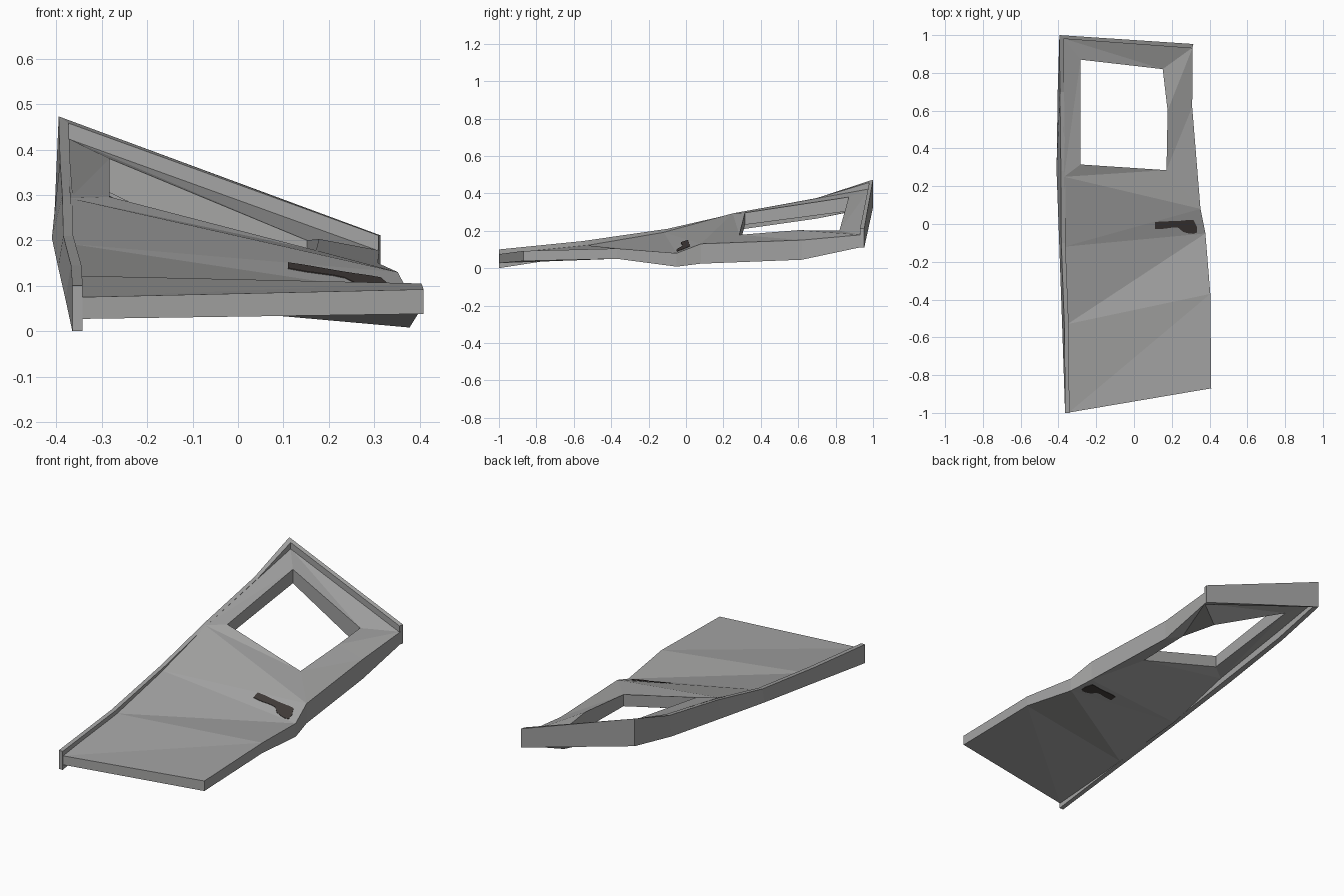
import bpy, bmesh
from mathutils import Vector
from mathutils.bvhtree import BVHTree

if "Cube" in bpy.data.objects:
    bpy.data.objects.remove(bpy.data.objects["Cube"])


def material(name, rgb):
    m = bpy.data.materials.new(name)
    m.diffuse_color = (*rgb, 1)
    m.use_nodes = True
    m.node_tree.nodes["Principled BSDF"].inputs["Base Color"].default_value = m.diffuse_color
    return m


def finish(bm, name, mat):
    bmesh.ops.recalc_face_normals(bm, faces=bm.faces[:])
    me = bpy.data.meshes.new(name)
    bm.to_mesh(me)
    ob = bpy.data.objects.new(name, me)
    bpy.context.collection.objects.link(ob)
    me.materials.append(mat)
    return ob


def slab(points, faces):
    """Solid between top and bottom skins; points are name: (x, y, top, bottom)."""
    bm = bmesh.new()
    top = {k: bm.verts.new((p[0], p[1], p[2])) for k, p in points.items()}
    low = {k: bm.verts.new((p[0], p[1], p[3])) for k, p in points.items()}
    edges = set()
    for f in faces:
        keys = f.split()
        bm.faces.new([top[k] for k in keys])
        bm.faces.new([low[k] for k in reversed(keys)])
        edges.update(zip(keys, keys[1:] + keys[:1]))
    for a, b in edges:
        if (b, a) not in edges:
            bm.faces.new([top[b], top[a], low[a], low[b]])
    return bm


grey = material("panel grey", (0.37, 0.37, 0.368))
dark = material("handle dark brown", (0.052, 0.043, 0.040))

# Bent door panel with a window opening
pts = {
    "L0": (-0.345, -0.998, 0.075, 0.027), "R0": (0.409, -0.870, 0.092, 0.038),
    "L1": (-0.352, -0.53, 0.122, 0.073), "R1": (0.404, -0.37, 0.105, 0.050),
    "L2": (-0.368, -0.12, 0.192, 0.127), "R2": (0.378, -0.05, 0.080, 0.008),
    "L3": (-0.370, 0.25, 0.293, 0.225), "R3": (0.352, 0.08, 0.13, 0.024),
    "RM": (0.308, 0.62, 0.150, 0.045), "RT": (0.311, 0.935, 0.178, 0.112),
    "LT": (-0.376, 0.983, 0.425, 0.35),
    "wA": (-0.283, 0.315, 0.296, 0.232), "wB": (0.172, 0.285, 0.178, 0.115),
    "wM": (0.178, 0.60, 0.203, 0.115), "wC": (0.152, 0.82, 0.20, 0.095),
    "wD": (-0.283, 0.87, 0.38, 0.305),
}
bm = slab(pts, ["L0 R0 R1", "L0 R1 L1", "L1 R1 R2", "L1 R2 L2", "L2 R2 R3 L3",
                "L3 R3 wB wA", "R3 RM wM wB", "RM RT wM", "RT wC wM",
                "RT LT wD wC", "LT L3 wA wD"])
bmesh.ops.triangulate(bm, faces=bm.faces[:])
finish(bm, "door_panel", grey)
tree = BVHTree.FromBMesh(bm)

# Raised lip along the left and rear edges: outer xy, inner xy, top, bottom, bottom bulge
sections = [
    (-0.365, -1.0, -0.342, -1.0, 0.100, 0.000, 0.0),
    (-0.368, -0.55, -0.345, -0.55, 0.145, 0.070, -0.012),
    (-0.385, -0.10, -0.363, -0.10, 0.210, 0.140, -0.011),
    (-0.387, 0.28, -0.364, 0.28, 0.297, 0.205, -0.023),
    (-0.392, 0.70, -0.370, 0.70, 0.375, 0.265, -0.012),
    (-0.395, 1.0, -0.373, 0.980, 0.473, 0.325, 0.0),
    (0.314, 0.953, 0.309, 0.930, 0.211, 0.110, 0.0),
]
lip = bmesh.new()
rings = []
for i, (ox, oy, ix, iy, t, b, d) in enumerate(sections):
    ti = t - 0.015 if i == 5 else t
    rings.append([lip.verts.new(c) for c in
                  ((ox, oy, t), (ix, iy, ti), (ix + d * 0.6, iy, b), (ox + d, oy, b))])
for a, b in zip(rings, rings[1:]):
    for k in range(4):
        n = (k + 1) % 4
        lip.faces.new((a[k], a[n], b[n], b[k]))
lip.faces.new(rings[0])
lip.faces.new(rings[-1][::-1])
finish(lip, "edge_lip", grey)

# Painted handle mark, draped as a thin plate on both skins (slanted underneath)
spine = [(0.11, -0.026, 0.010), (0.15, -0.026, 0.014), (0.21, -0.018, 0.015),
         (0.235, -0.020, 0.016), (0.26, -0.042, 0.018), (0.29, -0.050, 0.022),
         (0.315, -0.052, 0.022), (0.333, -0.046, -0.016)]
for name, z, sign, slant in (("handle_top", 2, 1, 0), ("handle_underside", -2, -1, 0.22)):
    h = bmesh.new()
    rows = []
    for x, y0, y1 in spine:
        row = []
        shift = slant * (x - 0.26) + (0.008 if slant else 0)
        for k in range(5):
            y = y0 + (y1 - y0) * k / 4 + shift
            hit = tree.ray_cast(Vector((x, y, z)), Vector((0, 0, -sign)))[0]
            row.append([h.verts.new(hit + Vector((0, 0, sign * o))) for o in (0.002, -0.002)])
        rows.append(row)
    for a, b in zip(rows, rows[1:]):
        for k in range(4):
            for s in (0, 1):
                h.faces.new((a[k][s], b[k][s], b[k + 1][s], a[k + 1][s]))
    bmesh.ops.bridge_loops(h, edges=[e for e in h.edges if e.is_boundary])
    finish(h, name, dark)
